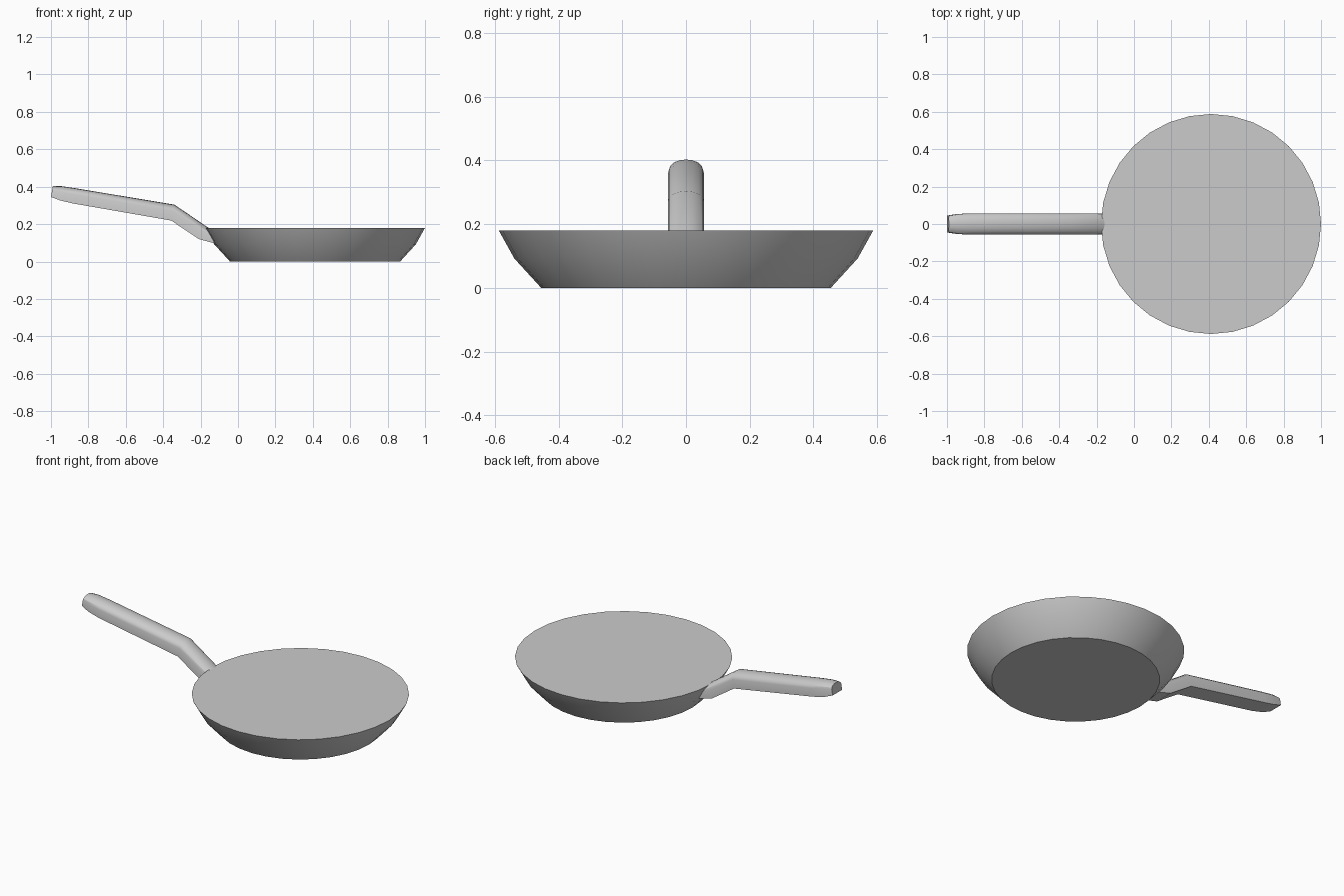
import bpy, bmesh, math

if "Cube" in bpy.data.objects:
    bpy.data.objects.remove(bpy.data.objects["Cube"])


def loft(name, rings, angle):
    """Skin a list of equal-length point rings and cap both ends."""
    bm = bmesh.new()
    loops = [[bm.verts.new(p) for p in ring] for ring in rings]
    n = len(loops[0])
    for a, b in zip(loops, loops[1:]):
        for i in range(n):
            j = (i + 1) % n
            bm.faces.new((a[i], a[j], b[j], b[i]))
    bm.faces.new(loops[0][::-1])
    bm.faces.new(loops[-1])
    bmesh.ops.recalc_face_normals(bm, faces=bm.faces)
    mesh = bpy.data.meshes.new(name)
    bm.to_mesh(mesh)
    bm.free()
    obj = bpy.data.objects.new(name, mesh)
    bpy.context.collection.objects.link(obj)
    bpy.ops.object.select_all(action='DESELECT')
    obj.select_set(True)
    bpy.context.view_layer.objects.active = obj
    bpy.ops.object.shade_smooth_by_angle(angle=math.radians(angle))
    return obj


# Pan body: flared disc with a closed flat top
SEGMENTS = 32
CENTRE_X = 0.412
profile = [(0.455, 0.0), (0.539, 0.092), (0.588, 0.18)]
loft("pan_body", [
    [(CENTRE_X + r * math.cos(math.tau * i / SEGMENTS),
      r * math.sin(math.tau * i / SEGMENTS), z) for i in range(SEGMENTS)]
    for r, z in profile], 35)

# Handle: flat-bottomed, round-topped section swept along a bent path
# Each station: top (x, z), bottom (x, z), half width
stations = [
    ((-0.13, 0.165), (-0.125, 0.097), 0.057),
    ((-0.165, 0.185), (-0.21, 0.12), 0.057),
    ((-0.34, 0.304), (-0.357, 0.219), 0.057),
    ((-0.865, 0.391), (-0.88, 0.31), 0.057),
    ((-0.945, 0.403), (-0.95, 0.326), 0.053),
    ((-0.99, 0.403), (-1.0, 0.345), 0.045),
]
ARCH = 8
SIDE = 0.6  # share of the height taken by the straight sides
section = [(-1, 0), (1, 0)] + [
    (math.cos(math.pi * i / ARCH),
     SIDE + (1 - SIDE) * math.sin(math.pi * i / ARCH)) for i in range(ARCH + 1)]
loft("handle", [
    [(b[0] + (t[0] - b[0]) * v, u * w, b[1] + (t[1] - b[1]) * v)
     for u, v in section]
    for t, b, w in stations], 30)
